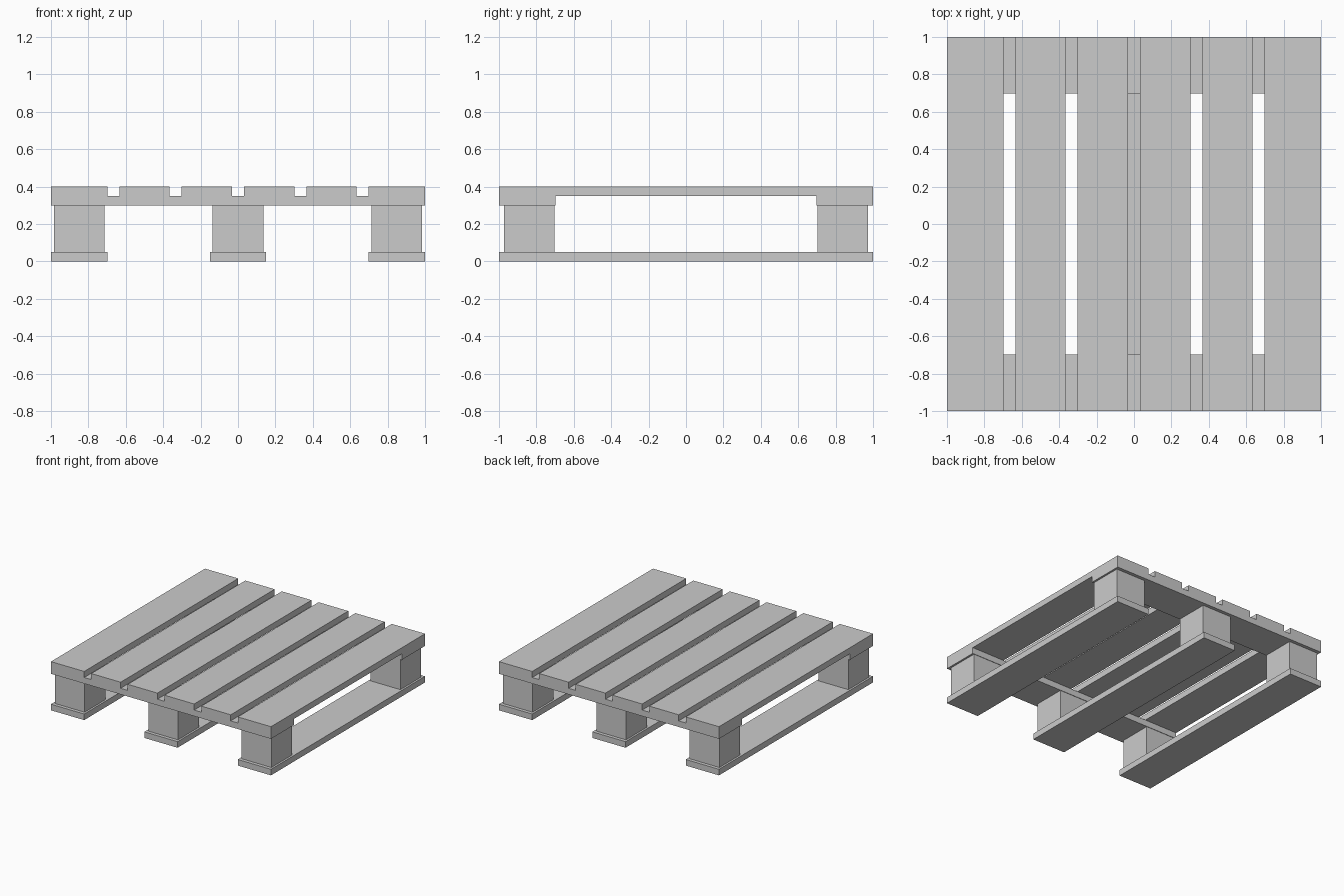
import bpy

if "Cube" in bpy.data.objects:
    bpy.data.objects.remove(bpy.data.objects["Cube"])


def box(name, x, y, z):
    """Box from (min, max) ranges along each axis."""
    bpy.ops.mesh.primitive_cube_add(size=1, location=[(a + b) / 2 for a, b in (x, y, z)])
    obj = bpy.context.object
    obj.name = name
    obj.scale = [b - a for a, b in (x, y, z)]
    bpy.ops.object.transform_apply(location=False, rotation=False, scale=True)
    return obj


# Deck: six lengthwise slats, the outer two slightly wider
slats = [(-1, -0.698), (-0.634, -0.367), (-0.302, -0.032),
         (0.032, 0.302), (0.367, 0.634), (0.698, 1)]
for i, x in enumerate(slats, 1):
    box(f"deck_slat_{i}", x, (-1, 1), (0.35, 0.40))

# Cross boards under the deck at front and back
for name, y in (("front", (-1, -0.698)), ("back", (0.698, 1))):
    box(f"{name}_cross_board", (-1, 1), y, (0.30, 0.35))

# Three runners, each with a block at front and back
for side, cx in (("left", -0.849), ("middle", 0), ("right", 0.849)):
    box(f"{side}_runner", (cx - 0.151, cx + 0.151), (-1, 1), (0, 0.05))
    for end, cy in (("front", -0.837), ("back", 0.837)):
        box(f"{side}_{end}_block", (cx - 0.135, cx + 0.135),
            (cy - 0.135, cy + 0.135), (0.05, 0.30))
